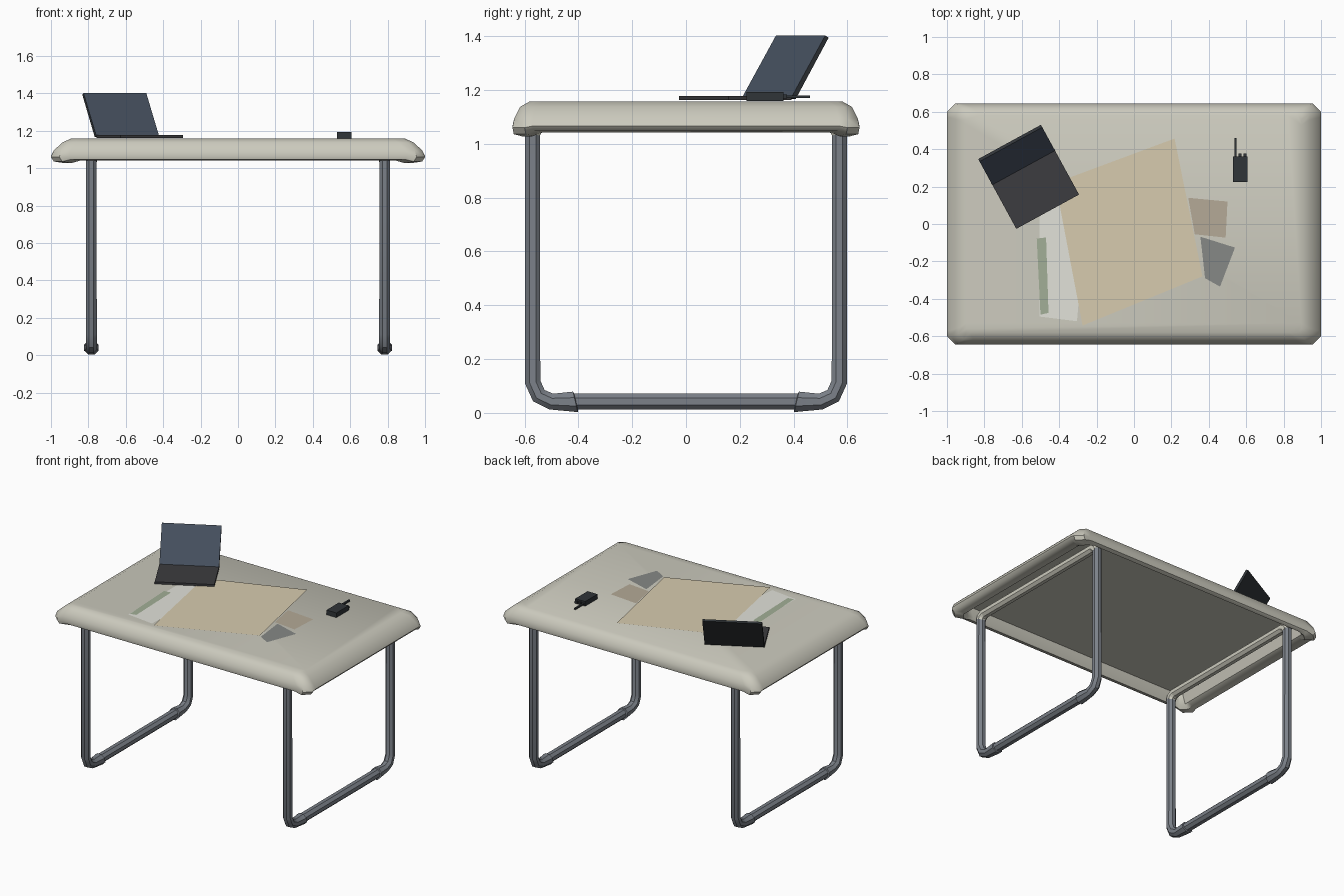
import bpy, bmesh
from math import pi, cos, sin, atan2, radians
from mathutils import Vector, Matrix

if "Cube" in bpy.data.objects:
    bpy.data.objects.remove(bpy.data.objects["Cube"])


def mat(name, r, g, b):
    m = bpy.data.materials.new(name)
    m.diffuse_color = (r, g, b, 1)
    m.use_nodes = True
    m.node_tree.nodes["Principled BSDF"].inputs["Base Color"].default_value = m.diffuse_color
    return m


BEIGE = mat("beige", 0.60, 0.59, 0.51)
METAL = mat("metal", 0.20, 0.22, 0.25)
BLACK = mat("black", 0.03, 0.035, 0.04)
DARK = mat("dark_grey", 0.045, 0.045, 0.05)
SCREEN = mat("screen_blue", 0.065, 0.085, 0.12)


def finish(name, bm, *mats):
    bmesh.ops.recalc_face_normals(bm, faces=bm.faces)
    me = bpy.data.meshes.new(name)
    bm.to_mesh(me)
    bm.free()
    for m in mats:
        me.materials.append(m)
    ob = bpy.data.objects.new(name, me)
    bpy.context.collection.objects.link(ob)
    return ob


def smooth(ob, degrees):
    bpy.ops.object.select_all(action='DESELECT')
    bpy.context.view_layer.objects.active = ob
    ob.select_set(True)
    bpy.ops.object.shade_smooth_by_angle(angle=radians(degrees))


def loft(bm, rings):
    """Skin closed rings of points and cap both ends."""
    vs = [[bm.verts.new(p) for p in r] for r in rings]
    n = len(vs[0])
    for a, b in zip(vs, vs[1:]):
        for i in range(n):
            bm.faces.new((a[i], a[(i + 1) % n], b[(i + 1) % n], b[i]))
    bm.faces.new(vs[0])
    bm.faces.new(vs[-1])


def tube(name, x, path, material):
    """Eight-sided tube along (y, z, radius) points at a given x."""
    bm = bmesh.new()
    pts = [Vector((y, z)) for y, z, r in path]
    rings = []
    for i, p in enumerate(pts):
        d1 = (pts[min(i + 1, len(pts) - 1)] - p).normalized()
        d0 = (p - pts[max(i - 1, 0)]).normalized()
        t = (d0 + d1).normalized()
        nrm = Vector((-t.y, t.x))
        r = path[i][2] / cos(pi / 8)
        ring = []
        for k in range(8):
            a = (k + 0.5) * pi / 4
            q = p + nrm * r * sin(a)
            ring.append((x + r * cos(a), q.x, q.y))
        rings.append(ring)
    loft(bm, rings)
    return finish(name, bm, material)


def box(name, lo, hi, material):
    bm = bmesh.new()
    lo, hi = Vector(lo), Vector(hi)
    size = hi - lo
    bmesh.ops.create_cube(bm, size=1, matrix=Matrix.Translation((lo + hi) / 2)
                          @ Matrix.Diagonal((*size, 1)))
    return finish(name, bm, material)


# Tabletop: hollow shell of stacked chamfered rectangles with drooping corners
def slab_ring(hx, hy, c, z, droop=0):
    quarter = [(hx, hy - c - 0.03, 0), (hx, hy - c, droop),
               (hx - c, hy, droop), (hx - c - 0.05, hy, 0)]
    ring = []
    for sx, sy in ((1, 1), (-1, 1), (-1, -1), (1, -1)):
        pts = quarter if sx * sy > 0 else quarter[::-1]
        ring += [(sx * x, sy * y, z - d) for x, y, d in pts]
    return ring


bm = bmesh.new()
loft(bm, [
    slab_ring(0.895, 0.58, 0.02, 1.158),
    slab_ring(0.94, 0.617, 0.03, 1.137),
    slab_ring(0.985, 0.638, 0.04, 1.095),
    slab_ring(1.0, 0.645, 0.045, 1.066, 0.006),
    slab_ring(0.985, 0.640, 0.045, 1.048, 0.012),
    slab_ring(0.93, 0.61, 0.04, 1.042, 0.014),
    slab_ring(0.90, 0.60, 0.03, 1.055),
    slab_ring(0.88, 0.59, 0.02, 1.12)])
smooth(finish("tabletop", bm, BEIGE), 40)

# U-shaped legs with flared foot sleeves, and the rails under the top
half_leg = [(-0.57, 1.05, 0.028), (-0.57, 0.115, 0.029), (-0.547, 0.064, 0.03),
            (-0.50, 0.042, 0.03), (-0.411, 0.041, 0.039), (-0.409, 0.042, 0.031)]
half_rail = [(-0.57, 1.04, 0.029), (-0.56, 1.06, 0.03), (-0.535, 1.074, 0.03)]


def mirrored(half):
    return half + [(-y, z, r) for y, z, r in reversed(half)]


for side, x in (("left", -0.784), ("right", 0.784)):
    smooth(tube(side + "_leg", x, mirrored(half_leg), METAL), 30)
    tube(side + "_top_rail", x, mirrored(half_rail), BEIGE)


# Flat papers lying on the top
def paper(name, pts, z, rgb):
    bm = bmesh.new()
    f = bm.faces.new([bm.verts.new((x, y, z)) for x, y in pts])
    bm.normal_update()
    if f.normal.z < 0:
        f.normal_flip()
    me = bpy.data.meshes.new(name)
    bm.to_mesh(me)
    bm.free()
    me.materials.append(mat(name, *rgb))
    bpy.context.collection.objects.link(bpy.data.objects.new(name, me))


paper("white_sheet", [(-0.505, 0.12), (-0.25, 0.1), (-0.305, -0.52), (-0.505, -0.495)],
      1.160, (0.76, 0.76, 0.70))
paper("green_strip", [(-0.52, -0.078), (-0.47, -0.072), (-0.457, -0.475), (-0.50, -0.485)],
      1.162, (0.36, 0.43, 0.31))
paper("tan_note", [(0.29, 0.14), (0.50, 0.12), (0.49, -0.073), (0.325, -0.055)],
      1.160, (0.46, 0.40, 0.31))
paper("grey_note", [(0.355, -0.068), (0.54, -0.126), (0.46, -0.335), (0.38, -0.29)],
      1.162, (0.24, 0.25, 0.24))
paper("large_map", [(-0.42, 0.22), (0.217, 0.457), (0.366, -0.28), (-0.275, -0.543)],
      1.163, (0.68, 0.60, 0.43))

# Laptop: base and leaning lid, modelled along x then turned
turn = Matrix.Translation((-0.590, 0.301, 1.162)) @ Matrix.Rotation(atan2(0.183, 0.335), 4, 'Z')
base = box("laptop_base", (-0.191, -0.268, 0), (0.191, 0, 0.015), DARK)
base.data.transform(turn)
bm = bmesh.new()
loft(bm, [[(x, 0.0, 0.012), (x, 0.142, 0.24), (x, 0.157, 0.233), (x, 0.017, 0.004)]
          for x in (-0.191, 0.191)])
lid = finish("laptop_lid", bm, BLACK, SCREEN)
for f in lid.data.polygons:
    if f.normal.y < -0.5:
        f.material_index = 1
lid.data.transform(turn)

# Handheld radio with antenna and knobs
box("radio_body", (0.53, 0.225, 1.16), (0.607, 0.362, 1.193), BLACK)
box("radio_antenna", (0.537, 0.36, 1.17), (0.549, 0.46, 1.18), BLACK)
for i, x in enumerate((0.567, 0.593)):
    box(f"radio_knob_{i + 1}", (x - 0.008, 0.36, 1.168), (x + 0.008, 0.376, 1.184), BLACK)
